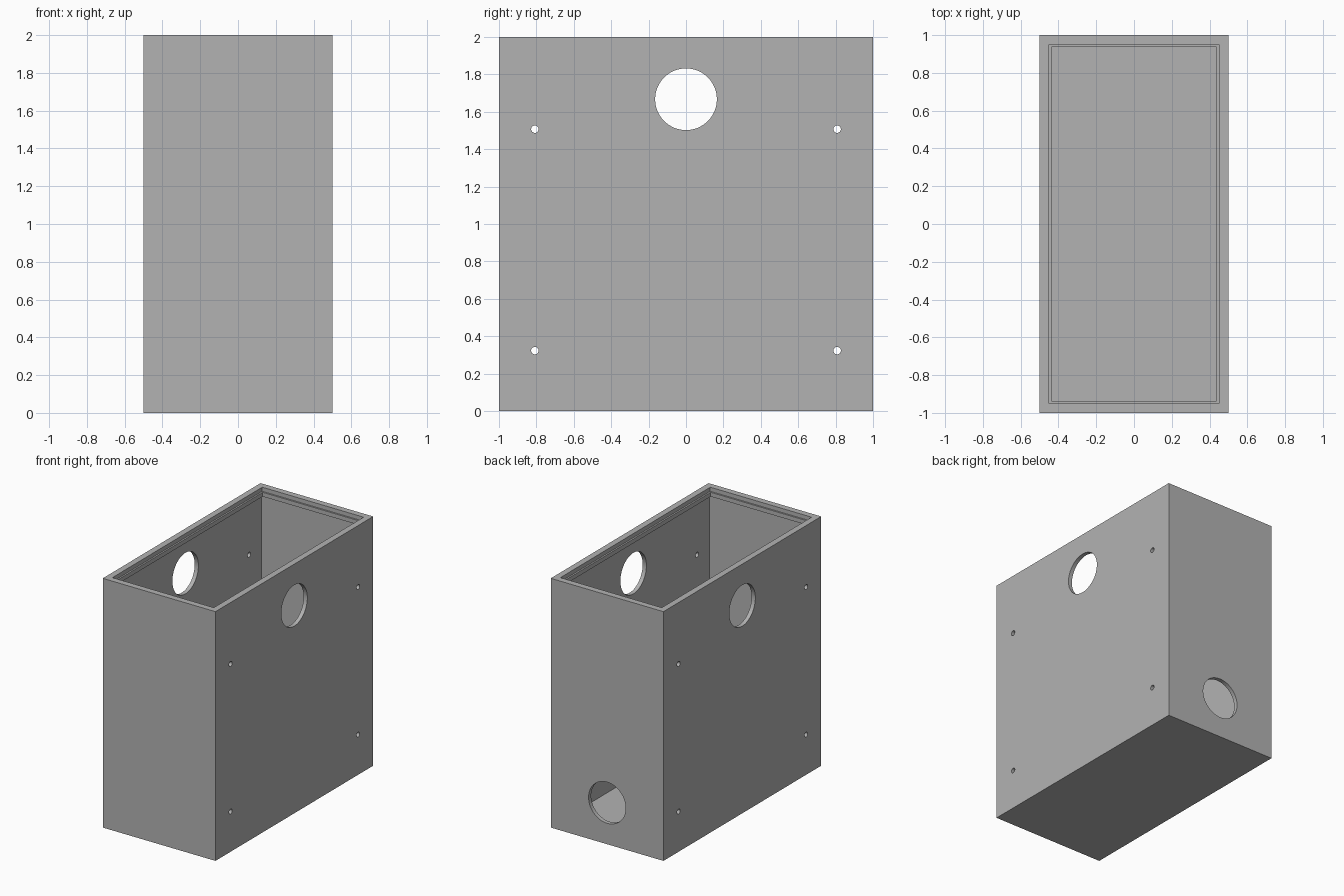
import bpy, bmesh
from math import pi
from mathutils import Matrix, Vector

cube = bpy.data.objects.get("Cube")
if cube:
    bpy.data.objects.remove(cube, do_unlink=True)

grey = bpy.data.materials.new("plain grey")
grey.use_nodes = True
colour = (0.45, 0.45, 0.45, 1)
grey.diffuse_color = colour
grey.node_tree.nodes["Principled BSDF"].inputs["Base Color"].default_value = colour

HALF_X, HALF_Y, HEIGHT = 0.5, 1.0, 2.0
WALL, RIM, LIP = 0.033, 0.05, 0.063


def make_object(name, bm):
    bmesh.ops.recalc_face_normals(bm, faces=bm.faces)
    mesh = bpy.data.meshes.new(name)
    bm.to_mesh(mesh)
    bm.free()
    obj = bpy.data.objects.new(name, mesh)
    bpy.context.collection.objects.link(obj)
    return obj


# Box shell: rectangles lofted up the outside, over the rim and lip, down to the floor
bm = bmesh.new()
profile = [(0, 0), (0, HEIGHT), (RIM, HEIGHT), (RIM, HEIGHT - 0.033),
           (LIP, HEIGHT - 0.033), (LIP, HEIGHT - 0.067),
           (WALL, HEIGHT - 0.067), (WALL, WALL)]
rings = []
for inset, z in profile:
    x, y = HALF_X - inset, HALF_Y - inset
    rings.append([bm.verts.new((sx * x, sy * y, z))
                  for sx, sy in ((-1, -1), (1, -1), (1, 1), (-1, 1))])
for low, high in zip(rings, rings[1:]):
    for i in range(4):
        j = (i + 1) % 4
        bm.faces.new((low[i], low[j], high[j], high[i]))
bm.faces.new(rings[0])
bm.faces.new(rings[-1])
box = make_object("box_shell", bm)
box.data.materials.append(grey)

# Hole cutters: large vents and screw holes through both sides, one vent in the back
bm = bmesh.new()


def add_cutter(centre, radius, length, axis, sides):
    turn = Matrix.Rotation(pi / 2, 4, axis)
    bmesh.ops.create_cone(bm, cap_ends=True, segments=sides, radius1=radius,
                          radius2=radius, depth=length,
                          matrix=Matrix.Translation(Vector(centre)) @ turn)


add_cutter((0, 0, 1.667), 0.165, 1.4, 'Y', 64)
add_cutter((0, HALF_Y, 0.333), 0.165, 0.3, 'X', 64)
for y in (-0.808, 0.808):
    for z in (0.323, 1.507):
        add_cutter((0, y, z), 0.02, 1.4, 'Y', 24)
cutter = make_object("hole_cutter", bm)
cutter.hide_render = True

# Cut the holes, then drop the cutter
cut = box.modifiers.new("holes", 'BOOLEAN')
cut.operation = 'DIFFERENCE'
cut.solver = 'EXACT'
cut.object = cutter
bpy.context.view_layer.objects.active = box
box.select_set(True)
bpy.ops.object.modifier_apply(modifier=cut.name)
bpy.data.objects.remove(cutter, do_unlink=True)

# Smooth hole walls, sharp box edges
bpy.ops.object.shade_smooth_by_angle(angle=pi / 6)
